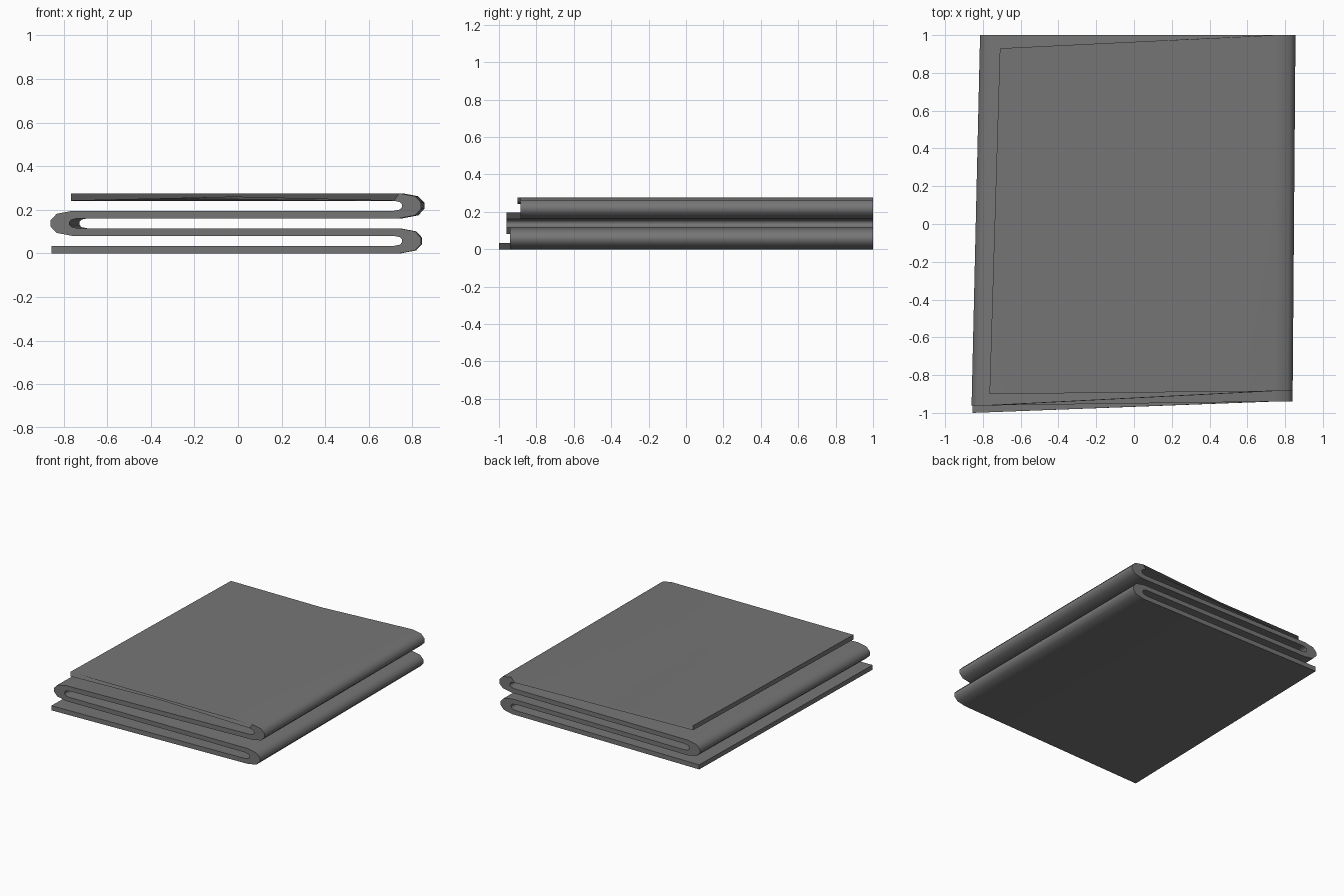
import bpy
import bmesh

cube = bpy.data.objects.get("Cube")
if cube:
    bpy.data.objects.remove(cube, do_unlink=True)

THICK = 0.0345
HALF = 0.0575           # half height of a fold
STEP = 2 * HALF - THICK  # rise from layer to layer
BACK = 1.0

cloth = bpy.data.materials.new("grey cloth")
cloth.use_nodes = True
GREY = (0.18, 0.18, 0.18, 1)
cloth.diffuse_color = GREY
cloth.node_tree.nodes["Principled BSDF"].inputs["Base Color"].default_value = GREY

# Half of a fold: inset from the tip and height, outside then inside
FOLD = [((0.10, 1.0), (0.125, 0.40)),
        ((0.028, 0.76), (0.097, 0.30)),
        ((0.0, 0.25), (0.088, 0.12))]

stations = []  # each holds two edges, each edge (x_front, x_back, y_front, y_back, z)


def add_end(x_front, x_back, y_front, y_back, z):
    stations.append([(x_front, x_back, y_front, y_back, z + dz) for dz in (0, THICK)])


def add_fold(level, side, tip_front, tip_back, y_front):
    """Turn the cloth upward round a fold on the given side."""
    centre = HALF + level * STEP
    lower = [(o, i, -1) for o, i in FOLD]
    upper = [(o, i, 1) for o, i in reversed(FOLD)]
    for outer, inner, sign in lower + upper:
        pair = [(tip_front - side * inset, tip_back - side * inset,
                 y_front, BACK, centre + sign * height * HALF)
                for inset, height in (outer, inner)]
        stations.append(pair if side > 0 else pair[::-1])


# Cloth from the bottom loose end to the top one
add_end(-0.855, -0.81, -1.0, BACK, 0)
add_fold(0, 1, 0.84, 0.845, -0.94)
add_fold(1, -1, -0.86, -0.815, -0.96)
add_fold(2, 1, 0.84, 0.855, -0.885)
add_end(-0.765, -0.71, -0.90, 0.93, 3 * STEP)

# Loft the stations into a closed solid
bm = bmesh.new()
rings = []
for a, b in stations:
    corners = [(a[0], a[2], a[4]), (a[1], a[3], a[4]),
               (b[1], b[3], b[4]), (b[0], b[2], b[4])]
    rings.append([bm.verts.new(c) for c in corners])
for r, s in zip(rings, rings[1:]):
    for k in range(4):
        n = (k + 1) % 4
        bm.faces.new((r[k], r[n], s[n], s[k]))
bm.faces.new(rings[0])
bm.faces.new(rings[-1])
bmesh.ops.recalc_face_normals(bm, faces=bm.faces)

mesh = bpy.data.meshes.new("folded_cloth")
bm.to_mesh(mesh)
bm.free()
mesh.materials.append(cloth)
obj = bpy.data.objects.new("folded_cloth", mesh)
bpy.context.collection.objects.link(obj)
bpy.context.view_layer.objects.active = obj
obj.select_set(True)
bpy.ops.object.shade_smooth_by_angle(angle=1.0)
